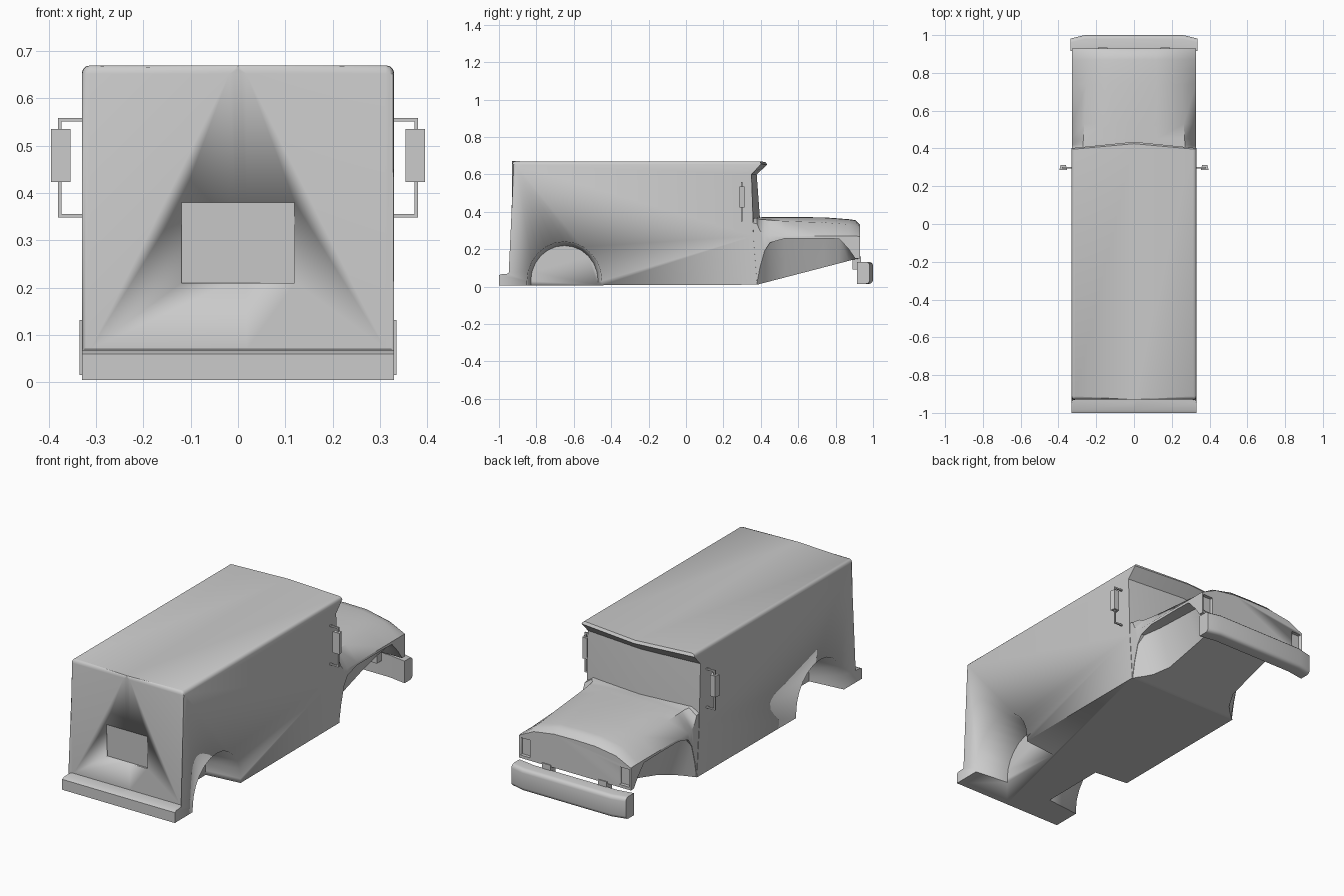
import bpy, bmesh, math
from mathutils import Vector

if "Cube" in bpy.data.objects:
    bpy.data.objects.remove(bpy.data.objects["Cube"])

paint = bpy.data.materials.new("primer_grey")
paint.diffuse_color = (0.6, 0.6, 0.6, 1)
paint.use_nodes = True
paint.node_tree.nodes["Principled BSDF"].inputs["Base Color"].default_value = paint.diffuse_color


def finish(name, bm, angle=35):
    bmesh.ops.recalc_face_normals(bm, faces=bm.faces)
    me = bpy.data.meshes.new(name)
    bm.to_mesh(me)
    bm.free()
    ob = bpy.data.objects.new(name, me)
    bpy.context.collection.objects.link(ob)
    me.materials.append(paint)
    bpy.ops.object.select_all(action='DESELECT')
    ob.select_set(True)
    bpy.context.view_layer.objects.active = ob
    bpy.ops.object.shade_smooth_by_angle(angle=math.radians(angle))
    return ob


def loft(rings):
    """Skin closed rings of equal length and cap both ends."""
    bm = bmesh.new()
    vs = [[bm.verts.new(p) for p in r] for r in rings]
    n = len(vs[0])
    for a, b in zip(vs, vs[1:]):
        for i in range(n):
            j = (i + 1) % n
            bm.faces.new((a[i], a[j], b[j], b[i]))
    bm.faces.new(vs[0])
    bm.faces.new(vs[-1])
    return bm


def box(bm, x, y, z):
    vs = bmesh.ops.create_cube(bm, size=1)['verts']
    for v in vs:
        v.co = Vector([(r[0] + r[1]) / 2 + c * (r[1] - r[0]) for r, c in zip((x, y, z), v.co)])
    return vs


def cut(ob, cutter):
    cutter.hide_render = True
    cutter.hide_set(True)
    m = ob.modifiers.new("cut_" + cutter.name, 'BOOLEAN')
    m.operation = 'DIFFERENCE'
    m.solver = 'EXACT'
    m.object = cutter


# Van body: side profile swept through a shallow V at the windscreen
W = 0.33
side = [(-1, 0.005), (-1, 0.06), (-0.985, 0.067), (-0.93, 0.07), (-0.93, 0.67), (0.395, 0.67),
        (0.402, 0.655), (0.35, 0.60), (0.358, 0.37), (0.36, 0.27), (0.38, 0.01)]
mid = side[:5] + [(0.425, 0.665), (0.435, 0.652), (0.378, 0.60), (0.395, 0.37), (0.395, 0.27), (0.38, 0.01)]
bm = loft([[(x, y, z) for y, z in p] for x, p in ((-W, side), (0, mid), (W, side))])
edges = []
for e in bm.edges:
    a, b = e.verts[0].co, e.verts[1].co
    roof = min(a.z, b.z) > 0.664
    rear = max(a.y, b.y) < -0.92 and abs(a.z - b.z) > 0.3
    if (roof and len(e.link_faces) == 2 and not (abs(a.x) < 0.01 and abs(b.x) < 0.01)
            and not (min(a.y, b.y) > 0.3)) or rear:
        edges.append(e)
bmesh.ops.bevel(bm, geom=edges, offset=0.018, segments=3, profile=0.5, affect='EDGES')
body = finish("van_body", bm)

# Rear wheel wells, narrowing inwards
for s, name in ((-1, "left"), (1, "right")):
    rings = []
    for x, k in ((0.36, 1), (0.33, 1), (0.14, 0.9)):
        arch = [(-0.65 + 0.2 * k * math.cos(t * math.pi / 12), 0.03 + 0.21 * k * math.sin(t * math.pi / 12))
                for t in range(13)]
        rings.append([(s * x, y, z) for y, z in arch + [(-0.65 - 0.2 * k, -0.05), (-0.65 + 0.2 * k, -0.05)]])
    cut(body, finish("wheel_well_cutter_" + name, loft(rings)))

# Shallow rear door recess, deepest at its lower edge
panel = [(-0.95, 0.21), (-0.921, 0.21), (-0.929, 0.38), (-0.95, 0.38)]
cut(body, finish("rear_recess_cutter", loft([[(x, y, z) for y, z in panel] for x in (-0.12, 0.12)])))

# Bonnet, front wings and sloping underbody
# station: y, top z, crease x, crease z, wing x, wing z, lip z, keel x
stations = [(0.34, 0.37, 0.29, 0.368, 0.328, 0.345, 0.02, 0.328),
            (0.38, 0.37, 0.285, 0.366, 0.328, 0.335, 0.02, 0.328),
            (0.395, 0.37, 0.272, 0.36, 0.328, 0.30, 0.10, 0.31),
            (0.42, 0.372, 0.27, 0.358, 0.328, 0.275, 0.19, 0.28),
            (0.45, 0.372, 0.268, 0.355, 0.328, 0.27, 0.235, 0.25),
            (0.53, 0.372, 0.264, 0.35, 0.328, 0.27, 0.257, 0.21),
            (0.74, 0.37, 0.252, 0.342, 0.328, 0.27, 0.257, 0.20),
            (0.82, 0.364, 0.247, 0.336, 0.328, 0.27, 0.255, 0.20),
            (0.87, 0.36, 0.244, 0.332, 0.328, 0.27, 0.20, 0.20),
            (0.905, 0.355, 0.242, 0.325, 0.328, 0.27, 0.15, 0.20),
            (0.93, 0.33, 0.24, 0.31, 0.328, 0.268, 0.15, 0.20)]
rings = []
for y, top, cx, cz, wx, wz, lip, kx in stations:
    keel = 0.01 + max(0, min(y, 0.92) - 0.38) * 0.26
    low = min(lip, keel)
    half = [(0.12, top - 0.002), (cx, cz), (wx, wz), (wx, lip), (min(wx - 0.002, kx + 0.06), lip),
            (min(wx - 0.004, kx), low)]
    ring = [(0, top)] + half + [(0, low)] + [(-x, z) for x, z in reversed(half)]
    rings.append([(x, y, z) for x, z in ring])
nose = finish("bonnet_and_wings", loft(rings), 40)

# Square headlight recesses
bm = bmesh.new()
for s in (-1, 1):
    box(bm, sorted((s * 0.262, s * 0.32)), (0.912, 0.96), (0.165, 0.258))
cut(nose, finish("headlight_cutter", bm))

# Front bumper with swept ends
plan = [(-0.335, 0.915), (-0.335, 0.982), (-0.26, 1), (0.26, 1), (0.335, 0.982), (0.335, 0.915),
        (0.24, 0.93), (-0.24, 0.93)]
bm = loft([[(x, y, z) for x, y in plan] for z in (0.015, 0.132)])
bmesh.ops.recalc_face_normals(bm, faces=bm.faces)
bmesh.ops.bevel(bm, geom=[e for e in bm.edges if abs(e.verts[0].co.z - e.verts[1].co.z) < 0.01
                          and max(v.co.y for v in e.verts) > 0.95 and min(v.co.y for v in e.verts) > 0.95],
                offset=0.02, segments=3, profile=0.5, affect='EDGES')
finish("front_bumper", bm)

# Bumper mounts tucked below the grille
bm = bmesh.new()
for s in (-1, 1):
    box(bm, sorted((s * 0.14, s * 0.19)), (0.89, 0.935), (0.09, 0.16))
finish("bumper_mounts", bm)

# Wing mirrors on tubular brackets
for s, name in ((-1, "left"), (1, "right")):
    bm = bmesh.new()
    for z in (0.352, 0.555):
        box(bm, sorted((s * 0.325, s * 0.381)), (0.295, 0.303), (z - 0.004, z + 0.004))
    box(bm, sorted((s * 0.373, s * 0.381)), (0.295, 0.303), (0.348, 0.559))
    finish("mirror_bracket_" + name, bm)
    bm = bmesh.new()
    for v in box(bm, sorted((s * 0.354, s * 0.395)), (0.285, 0.312), (0.423, 0.535)):
        if v.co.y > 0.3:
            v.co.x = s * 0.375 + (v.co.x - s * 0.375) * 0.7
    finish("mirror_" + name, bm)
